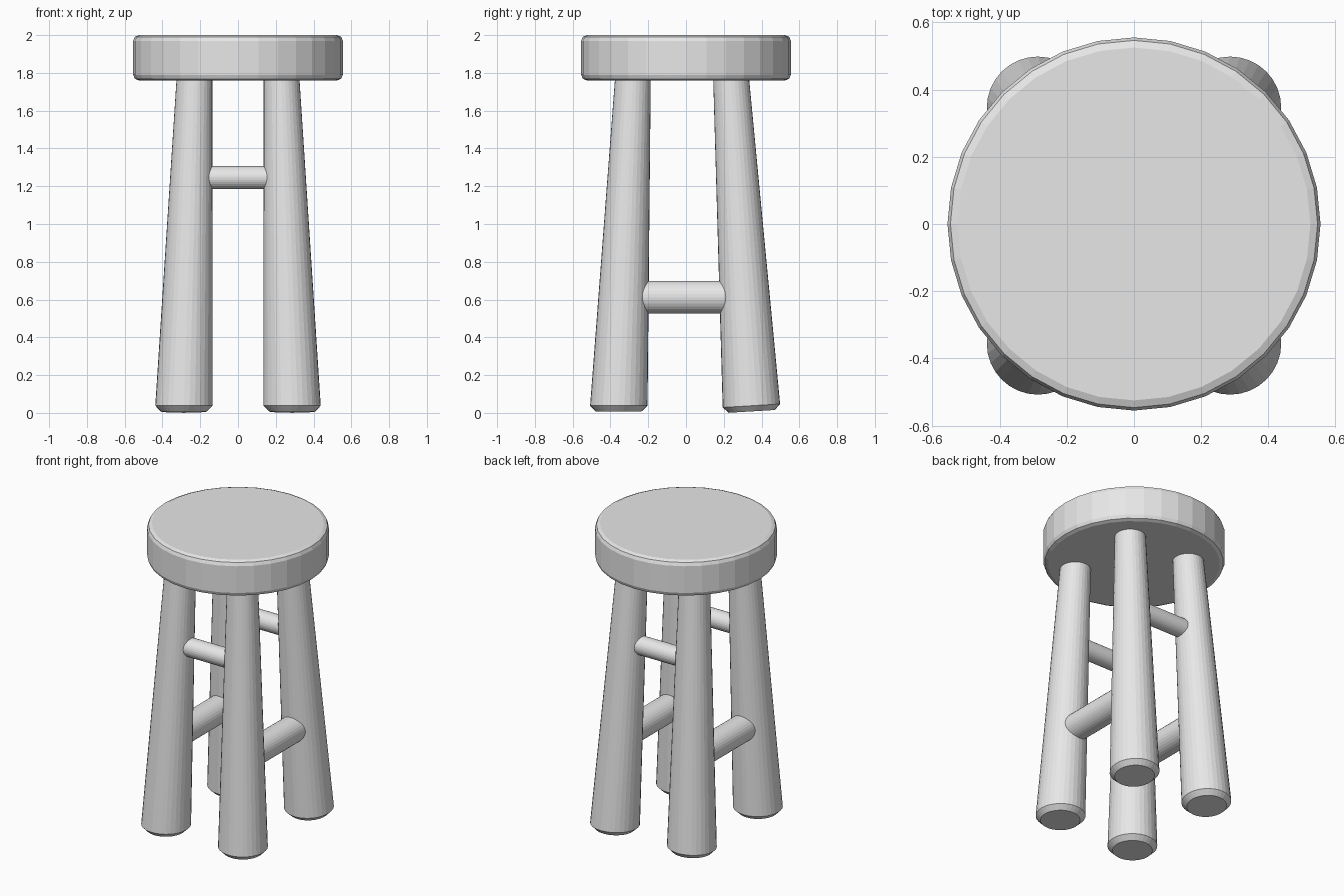
import bpy, bmesh, math
from mathutils import Matrix, Vector

if "Cube" in bpy.data.objects:
    bpy.data.objects.remove(bpy.data.objects["Cube"], do_unlink=True)

# One plain grey for the whole stool
grey = bpy.data.materials.new("plain_grey")
grey.use_nodes = True
colour = (0.8, 0.8, 0.8, 1)
grey.diffuse_color = colour
grey.node_tree.nodes["Principled BSDF"].inputs["Base Color"].default_value = colour

SIDES = 32


def lathe(name, profile, place=None):
    """Stack of rings (radius, height) around z, capped at both ends."""
    bm = bmesh.new()
    rings = []
    for r, z in profile:
        angles = [math.tau * i / SIDES for i in range(SIDES)]
        rings.append([bm.verts.new((r * math.cos(a), r * math.sin(a), z)) for a in angles])
    for low, high in zip(rings, rings[1:]):
        for i in range(SIDES):
            j = (i + 1) % SIDES
            bm.faces.new((low[i], low[j], high[j], high[i]))
    bm.faces.new(rings[0][::-1])
    bm.faces.new(rings[-1])
    if place:
        bm.transform(place)
    mesh = bpy.data.meshes.new(name)
    bm.to_mesh(mesh)
    bm.free()
    mesh.materials.append(grey)
    obj = bpy.data.objects.new(name, mesh)
    bpy.context.collection.objects.link(obj)
    return obj


def rung(name, start, end, radius):
    start, end = Vector(start), Vector(end)
    axis = end - start
    turn = axis.to_track_quat("Z", "Y").to_matrix().to_4x4()
    lathe(name, [(radius, 0), (radius, axis.length)], Matrix.Translation(start) @ turn)


# Seat: thick disc with softened rims
seat = lathe("seat", [(0.555, 1.76), (0.555, 2.0)])
rim = seat.modifiers.new("rim", "BEVEL")
rim.width = 0.03
rim.segments = 2
rim.limit_method = "ANGLE"
rim.angle_limit = math.radians(40)

# Legs: tapered posts leaning inwards, with chamfered feet
FOOT_X, LEAN_X = 0.287, -0.032
leg_profile = [(0.122, 0), (0.152, 0.03), (0.094, 1.78)]
rows = {"front": (-0.357, 0.043, 0.0), "back": (0.348, -0.062, 0.06)}
for row, (foot_y, lean_y, foot_tilt) in rows.items():
    for side, s in (("left", 1), ("right", -1)):
        place = Matrix.Translation((s * FOOT_X, foot_y, 0.008))
        shear = Matrix.Identity(4)
        shear[0][2] = s * LEAN_X
        shear[1][2] = lean_y
        shear[2][1] = foot_tilt
        lathe(f"{row}_{side}_leg", leg_profile, place @ shear)


def leg_centre(row, s, z):
    foot_y, lean_y, _ = rows[row]
    return (s * (FOOT_X + LEAN_X * z), foot_y + lean_y * z, z)


# Thin high rungs at front and back, thick low rungs at the sides
for row in rows:
    rung(f"{row}_rung", leg_centre(row, -1, 1.245), leg_centre(row, 1, 1.245), 0.061)
for side, s in (("left", 1), ("right", -1)):
    rung(f"{side}_rung", leg_centre("front", s, 0.612), leg_centre("back", s, 0.612), 0.087)
